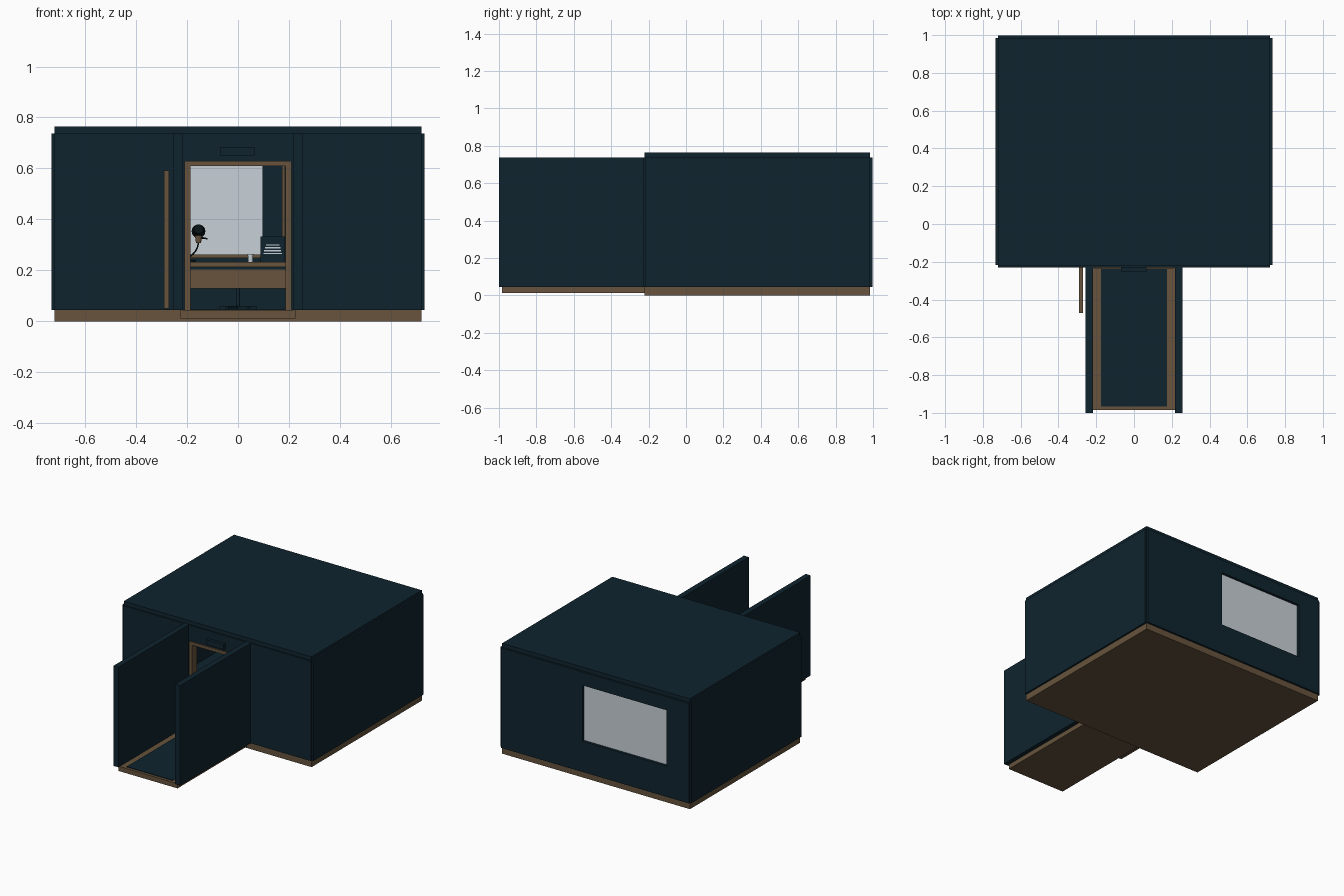
import bpy, bmesh, math
from mathutils import Vector

if "Cube" in bpy.data.objects:
    bpy.data.objects.remove(bpy.data.objects["Cube"])


def material(name, rgb):
    m = bpy.data.materials.new(name)
    m.diffuse_color = (*rgb, 1)
    m.use_nodes = True
    m.node_tree.nodes["Principled BSDF"].inputs["Base Color"].default_value = m.diffuse_color
    return m


NAVY = material("dark_navy", (0.0048, 0.0176, 0.0275))
WOOD = material("brown_wood", (0.135, 0.088, 0.046))
PALE = material("pale_glass", (0.58, 0.64, 0.68))
BLACK = material("black", (0.003, 0.006, 0.009))


def finish(name, bm, mat):
    bmesh.ops.recalc_face_normals(bm, faces=bm.faces)
    mesh = bpy.data.meshes.new(name)
    bm.to_mesh(mesh)
    bm.free()
    mesh.materials.append(mat)
    ob = bpy.data.objects.new(name, mesh)
    bpy.context.collection.objects.link(ob)
    return ob


def add_box(bm, x, y, z):
    vs = bmesh.ops.create_cube(bm, size=1)["verts"]
    for v in vs:
        v.co = Vector([(a + b) / 2 + c * (b - a) for (a, b), c in zip((x, y, z), v.co)])


def boxes(name, mat, *parts):
    bm = bmesh.new()
    for p in parts:
        add_box(bm, *p)
    return finish(name, bm, mat)


def wall_with_hole(name, mat, x, y, z, hx, hz):
    """Wall in the x-z plane with a rectangular opening."""
    bm = bmesh.new()
    loops = []
    for yy in y:
        for (x0, x1), (z0, z1) in ((x, z), (hx, hz)):
            loops.append([bm.verts.new((a, yy, b)) for a, b in
                          ((x0, z0), (x1, z0), (x1, z1), (x0, z1))])
    fo, fi, bo, bi = loops
    for a, b in ((fo, fi), (bo, bi), (fo, bo), (fi, bi)):
        for i in range(4):
            j = (i + 1) % 4
            bm.faces.new((a[i], a[j], b[j], b[i]))
    return finish(name, bm, mat)


def cylinder(name, mat, loc, r1, r2, h, rot=(0, 0, 0), sides=20):
    bpy.ops.mesh.primitive_cone_add(vertices=sides, radius1=r1, radius2=r2, depth=h,
                                    location=loc, rotation=rot)
    ob = bpy.context.object
    ob.name = name
    ob.data.materials.append(mat)
    bpy.ops.object.shade_smooth_by_angle()
    return ob


def tube(name, mat, points, r):
    cu = bpy.data.curves.new(name, "CURVE")
    cu.dimensions = "3D"
    cu.bevel_depth, cu.bevel_resolution = r, 2
    sp = cu.splines.new("NURBS")
    sp.points.add(len(points) - 1)
    for p, c in zip(sp.points, points):
        p.co = (*c, 1)
    sp.use_endpoint_u = True
    cu.materials.append(mat)
    ob = bpy.data.objects.new(name, cu)
    bpy.context.collection.objects.link(ob)


# room shell
Z = (0.045, 0.738)
boxes("room_floor", WOOD, ((-0.72, 0.72), (-0.222, 0.985), (0, 0.045)))
boxes("room_carpet", NAVY, ((-0.69, 0.69), (-0.19, 0.96), (0.045, 0.049)))
boxes("roof", NAVY, ((-0.72, 0.72), (-0.222, 0.985), (0.735, 0.765)))
boxes("side_walls", NAVY, *[(x, (-0.218, 0.985), Z) for x in ((-0.732, -0.69), (0.69, 0.732))])
wall_with_hole("back_wall", NAVY, (-0.72, 0.72), (0.955, 0.998), Z, (-0.55, 0.096), (0.258, 0.645))
front = boxes("front_wall", NAVY,
              ((-0.72, -0.21), (-0.23, -0.19), Z), ((0.21, 0.72), (-0.23, -0.19), Z),
              ((-0.21, 0.21), (-0.23, -0.19), (0.63, Z[1])))

# window
boxes("window_glass", PALE, ((-0.55, 0.096), (0.972, 0.98), (0.258, 0.645)))
boxes("window_sill", WOOD, ((-0.56, 0.096), (0.925, 0.955), (0.248, 0.263)))

# door frame, open door and plaque above
boxes("door_frame", WOOD, *[(x, (-0.238, -0.182), (0.045, 0.63))
                            for x in ((-0.21, -0.187), (0.187, 0.21))],
      ((-0.187, 0.187), (-0.238, -0.182), (0.609, 0.63)))
boxes("open_door", WOOD, ((-0.29, -0.271), (-0.472, -0.23), (0.05, 0.592)))
boxes("door_plaque", NAVY, ((-0.07, 0.065), (-0.252, -0.23), (0.65, 0.685)))

# corridor
boxes("corridor_floor", WOOD, ((-0.226, 0.226), (-0.985, -0.222), (0.012, 0.045)))
boxes("corridor_carpet", NAVY, ((-0.176, 0.176), (-0.967, -0.232), (0.045, 0.049)))
boxes("corridor_walls", NAVY, *[(x, (-1, -0.23), Z) for x in ((-0.256, -0.218), (0.218, 0.256))])

# desk facing the door
boxes("desk_top", WOOD, ((-0.34, 0.34), (0.4, 0.68), (0.214, 0.232)))
boxes("desk_front_panel", WOOD, ((-0.34, 0.34), (0.42, 0.435), (0.128, 0.204)))
boxes("desk_legs", NAVY, *[(x, (0.42, 0.66), (0.049, 0.214))
                           for x in ((-0.34, -0.315), (0.315, 0.34))],
      ((-0.315, 0.315), (0.425, 0.45), (0.204, 0.214)))

# stool behind the desk
cylinder("stool_post", NAVY, (0, 0.78, 0.1), 0.008, 0.008, 0.1)
cylinder("stool_seat", NAVY, (0, 0.78, 0.155), 0.075, 0.075, 0.022)
for i in range(5):
    ob = boxes("stool_foot", NAVY, ((0, 0.075), (-0.006, 0.006), (0.049, 0.06)))
    ob.location = (0, 0.78, 0)
    ob.rotation_euler.z = math.radians(90 + 72 * i)

# tilted display with pale lines
display = boxes("display", NAVY, ((0.088, 0.184), (0.5, 0.51), (0.232, 0.332)))
boxes("display_lines", PALE, *[((0.136 - w, 0.136 + w), (0.496, 0.5), (z, z + 0.005))
                               for w, z in zip((0.036, 0.033, 0.03, 0.027),
                                               (0.264, 0.275, 0.286, 0.297))])

# cup and lamp
cylinder("cup", PALE, (0.049, 0.5, 0.248), 0.01, 0.011, 0.032)
cylinder("lamp_base", BLACK, (-0.2, 0.52, 0.236), 0.035, 0.033, 0.008)
tube("lamp_stem", BLACK, [(-0.2, 0.52, 0.238), (-0.19, 0.52, 0.262), (-0.155, 0.52, 0.265),
                          (-0.155, 0.52, 0.32)], 0.003)
cylinder("lamp_collar", WOOD, (-0.155, 0.52, 0.322), 0.01, 0.014, 0.03)
cylinder("lamp_shade", BLACK, (-0.155, 0.51, 0.358), 0.027, 0.018, 0.05, (math.radians(80), 0, 0))
tube("lamp_switch", BLACK, [(-0.155, 0.52, 0.325), (-0.135, 0.52, 0.33), (-0.12, 0.52, 0.323)], 0.003)

# tall cabinet edge beside the window
boxes("curtain_pole", WOOD, ((0.172, 0.184), (0.935, 0.95), (0.25, 0.61)))
